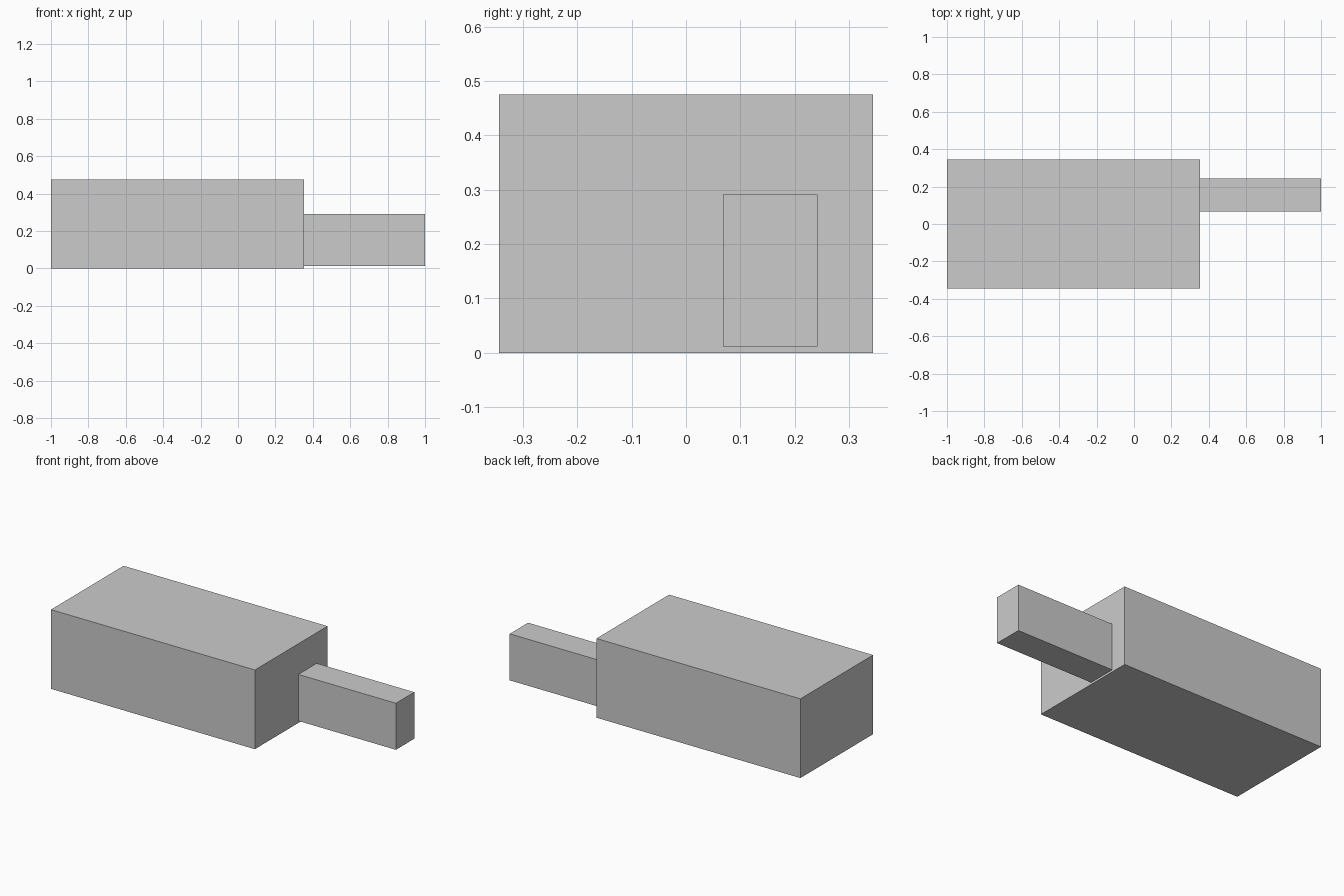
import bpy

if "Cube" in bpy.data.objects:
    bpy.data.objects.remove(bpy.data.objects["Cube"])


def box(name, lo, hi):
    """Axis-aligned box between two opposite corners."""
    centre = [(a + b) / 2 for a, b in zip(lo, hi)]
    bpy.ops.mesh.primitive_cube_add(size=1, location=centre)
    obj = bpy.context.object
    obj.name = name
    obj.scale = [b - a for a, b in zip(lo, hi)]
    bpy.ops.object.transform_apply(location=False, rotation=False, scale=True)
    return obj


JOINT_X = 0.353  # where the arm meets the body

# Large main block
box("main_body", (-1, -0.344, 0), (JOINT_X, 0.344, 0.475))

# Narrow off-centre arm on the right end, slightly above the base
box("side_arm", (JOINT_X, 0.068, 0.012), (1, 0.242, 0.291))
